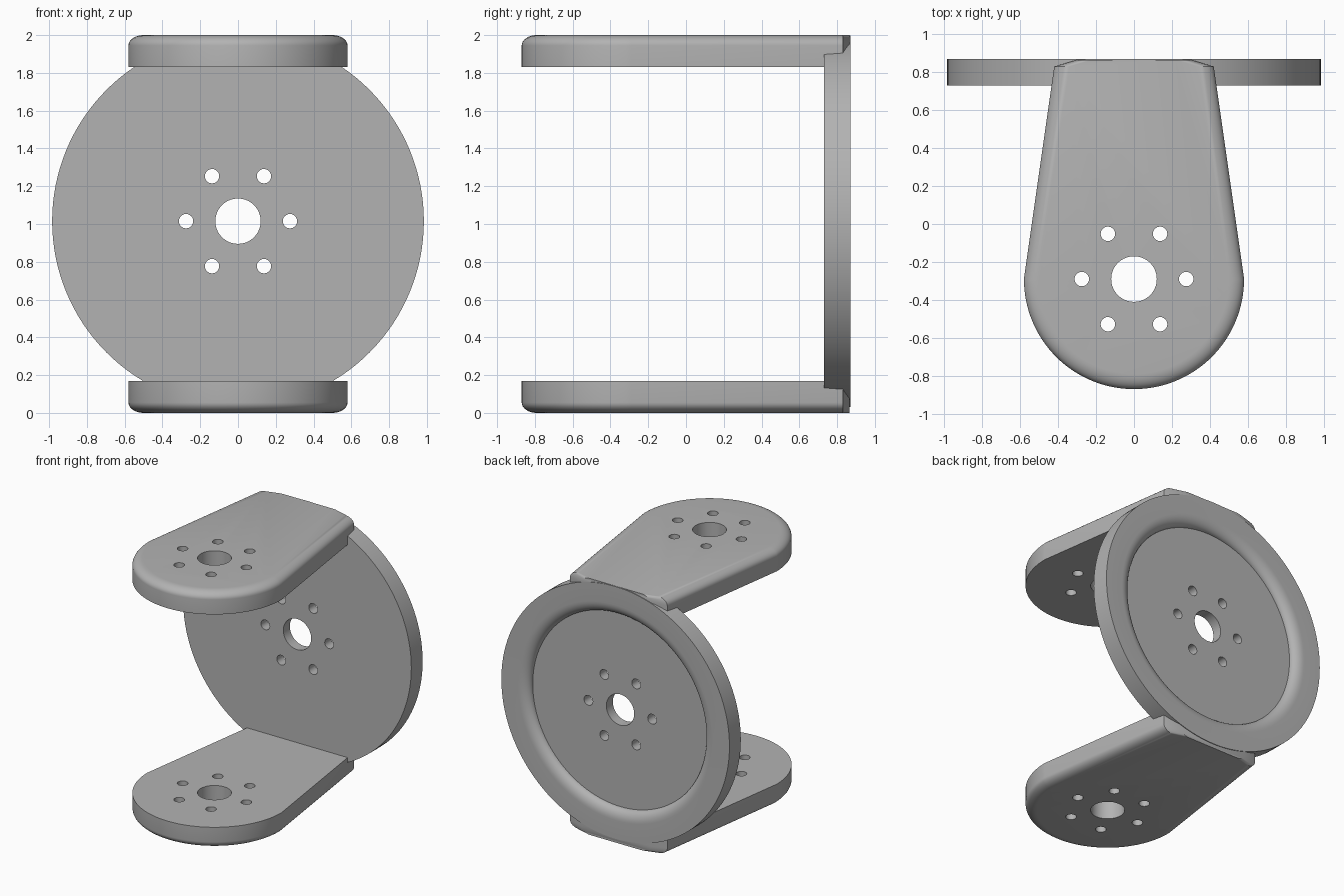
import bpy, bmesh, math
from mathutils import Matrix, Vector

cube = bpy.data.objects.get("Cube")
if cube:
    bpy.data.objects.remove(cube, do_unlink=True)

GREY = (0.45, 0.45, 0.45, 1)
mat = bpy.data.materials.new("plain grey")
mat.use_nodes = True
mat.diffuse_color = GREY
mat.node_tree.nodes["Principled BSDF"].inputs["Base Color"].default_value = GREY

HUB_R, BOLT_R, BOLT_RING = 0.12, 0.038, 0.275
DISC_Z, DISC_R = 1.015, 0.984
ARM_Y, ARM_R = -0.29, 0.58


def make_object(name, bm):
    bmesh.ops.recalc_face_normals(bm, faces=bm.faces)
    mesh = bpy.data.meshes.new(name)
    bm.to_mesh(mesh)
    bm.free()
    mesh.materials.append(mat)
    ob = bpy.data.objects.new(name, mesh)
    bpy.context.collection.objects.link(ob)
    return ob


def loft(name, loops):
    """Skin closed loops of equal length and cap both ends."""
    bm = bmesh.new()
    rings = [[bm.verts.new(p) for p in loop] for loop in loops]
    n = len(rings[0])
    for a, b in zip(rings, rings[1:]):
        for i in range(n):
            j = (i + 1) % n
            bm.faces.new((a[i], a[j], b[j], b[i]))
    bm.faces.new(rings[0])
    bm.faces.new(rings[-1])
    return make_object(name, bm)


def drill(ob, place):
    """Cut the hub hole and the six bolt holes, then shade the part."""
    bm = bmesh.new()
    holes = [(0, 0, HUB_R, 64)]
    for k in range(6):
        a = k * math.pi / 3
        holes.append((BOLT_RING * math.cos(a), BOLT_RING * math.sin(a), BOLT_R, 32))
    for x, y, r, seg in holes:
        bmesh.ops.create_cone(bm, cap_ends=True, segments=seg, radius1=r, radius2=r,
                              depth=0.6, matrix=place @ Matrix.Translation((x, y, 0)))
    cutter = make_object("hole_cutter", bm)
    cutter.hide_render = True
    mod = ob.modifiers.new("holes", 'BOOLEAN')
    mod.operation = 'DIFFERENCE'
    mod.solver = 'EXACT'
    mod.object = cutter
    bpy.ops.object.select_all(action='DESELECT')
    bpy.context.view_layer.objects.active = ob
    ob.select_set(True)
    bpy.ops.object.modifier_apply(modifier=mod.name)
    bpy.data.objects.remove(cutter, do_unlink=True)
    bpy.ops.object.shade_smooth_by_angle(angle=math.radians(28))


def ring(r, y, n=128):
    return [(r * math.cos(2 * math.pi * i / n), y, DISC_Z + r * math.sin(2 * math.pi * i / n))
            for i in range(n)]


# Round back plate with a rounded lip leading into a shallow recess
lip = [(0.84, 0.87)]
for k in range(1, 9):
    t = k / 8 * math.pi / 2
    lip.append((0.84 - 0.085 * math.sin(t), 0.87 - 0.06 * (1 - math.cos(t))))
profile = [(DISC_R, 0.73), (DISC_R, 0.87)] + lip
disc = loft("back_disc", [ring(r, y) for r, y in profile])
drill(disc, Matrix.Translation((0, 0.8, DISC_Z)) @ Matrix.Rotation(math.pi / 2, 4, 'X'))


def arm_outline(inset, z):
    """Rounded front, tapering sides and clipped back corners."""
    r = ARM_R - inset
    pts = [(r * math.cos(a), ARM_Y + r * math.sin(a), z)
           for a in (-math.pi * i / 64 for i in range(65))]
    half = [(0.42 - inset, 0.83), (0.30 - inset, 0.865)]
    pts += [(-x, y, z) for x, y in half]
    pts += [(x, y, z) for x, y in reversed(half)]
    return pts


# Two matching arms, rounded on their outer faces
for name, side in (("upper_arm", 1), ("lower_arm", -1)):
    levels = [(0, 0.83), (0, 0.945)]
    for k in range(1, 9):
        t = k / 8 * math.pi / 2
        levels.append((0.08 * (1 - math.cos(t)), 0.945 + 0.055 * math.sin(t)))
    arm = loft(name, [arm_outline(i, 1 + side * h) for i, h in levels])
    drill(arm, Matrix.Translation((0, ARM_Y, 1 + side * 0.9)))
